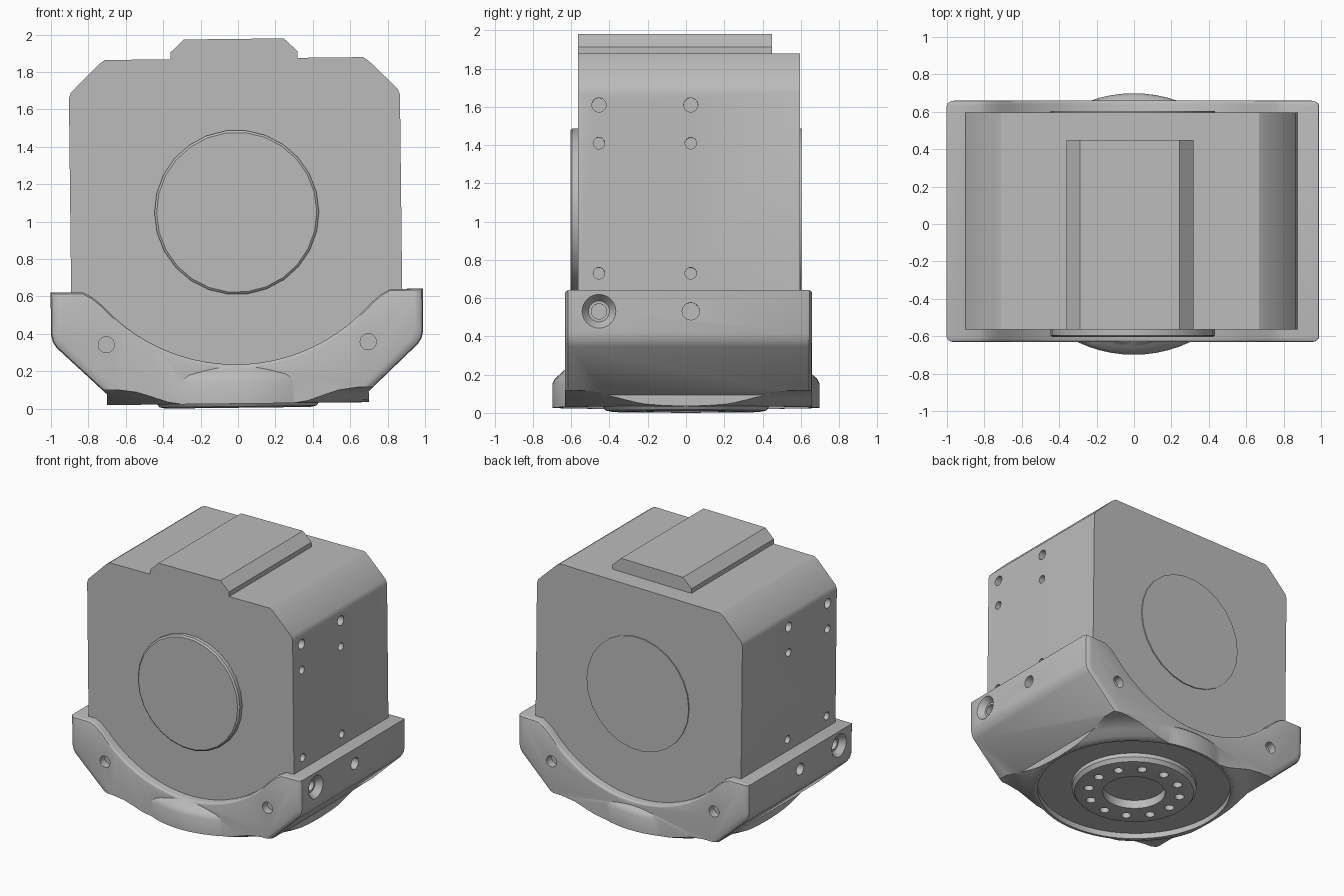
import bpy, bmesh, math
from mathutils import Matrix, Vector

if "Cube" in bpy.data.objects:
    bpy.data.objects.remove(bpy.data.objects["Cube"])

grey = bpy.data.materials.new("machined_grey")
grey.use_nodes = True
shade = (0.5, 0.5, 0.5, 1)
grey.diffuse_color = shade
grey.node_tree.nodes["Principled BSDF"].inputs["Base Color"].default_value = shade
parts = []


def finish(name, bm):
    """Turn a bmesh into a scene object."""
    bmesh.ops.recalc_face_normals(bm, faces=bm.faces)
    mesh = bpy.data.meshes.new(name)
    bm.to_mesh(mesh)
    bm.free()
    mesh.materials.append(grey)
    obj = bpy.data.objects.new(name, mesh)
    bpy.context.collection.objects.link(obj)
    return obj


def prism(name, half, y0, y1, weigh=None):
    """Mirror a right-hand (x, z) outline and extrude it along y."""
    outline = half + [(-x, z) for x, z in reversed(half) if x > 0]
    bm = bmesh.new()
    weight = bm.edges.layers.float.new("bevel_weight_edge")
    face = bm.faces.new([bm.verts.new((x, y0, z)) for x, z in outline])
    moved = bmesh.ops.extrude_face_region(bm, geom=[face])["geom"]
    for v in moved:
        if isinstance(v, bmesh.types.BMVert):
            v.co.y = y1
    if weigh:
        for e in bm.edges:
            a, b = (v.co for v in e.verts)
            if abs(a.y - b.y) < 0.001:
                e[weight] = weigh((a + b) / 2)
    return finish(name, bm)


def lathe(name, profile, loc=(0, 0, 0), axis=(0, 0, 1), seg=64):
    """Revolve (radius, height) points about an axis, capped at both ends."""
    bm = bmesh.new()
    rings = []
    for r, h in profile:
        angles = [2 * math.pi * i / seg for i in range(seg)]
        rings.append([bm.verts.new((r * math.cos(a), r * math.sin(a), h)) for a in angles])
    for lo, hi in zip(rings, rings[1:]):
        for i in range(seg):
            j = (i + 1) % seg
            bm.faces.new((lo[i], lo[j], hi[j], hi[i]))
    bm.faces.new(rings[0])
    bm.faces.new(rings[-1])
    turn = Vector(axis).to_track_quat('Z', 'Y').to_matrix().to_4x4()
    bm.transform(Matrix.Translation(loc) @ turn)
    return finish(name, bm)


def apply(obj, mod):
    bpy.context.view_layer.objects.active = obj
    bpy.ops.object.modifier_apply(modifier=mod.name)


def combine(obj, tool, operation):
    mod = obj.modifiers.new("combine", 'BOOLEAN')
    mod.operation, mod.solver, mod.object = operation, 'EXACT', tool
    apply(obj, mod)
    bpy.data.objects.remove(tool)


def drill(obj, loc, axis, r, depth, seg=24):
    combine(obj, lathe("drill", [(r, -depth), (r, depth)], loc, axis, seg), 'DIFFERENCE')


# Main housing with chamfered shoulders
body = prism("motor_housing", [(0.6, 0.19), (0.885, 0.45), (0.885, 1.67), (0.874, 1.7),
                               (0.72, 1.852), (0.69, 1.872)], -0.565, 0.597)
for side in (-1, 1):
    for y in (-0.455, 0.025):
        for z, r in ((1.6, 0.037), (1.4, 0.03), (0.72, 0.03)):
            drill(body, (side * 0.885, y, z), (side, 0, 0), r, 0.08)
parts.append(body)

# Raised plate on top
parts.append(prism("top_plate", [(0.34, 1.85), (0.34, 1.908), (0.267, 1.977)], -0.565, 0.45))

# Round covers on front and back
parts.append(lathe("front_cover", [(0.44, 0), (0.44, 0.03), (0.428, 0.04)],
                   (0.005, -0.565, 1.05), (0, -1, 0), 26))
parts.append(lathe("back_cover", [(0.44, -0.02), (0.44, 0.008)],
                   (0.005, 0.597, 1.05), (0, 1, 0), 26))

# Cradle with a scooped front and back
radius, floor = 0.963, 0.237
scoop = [(x, floor + radius - math.sqrt(radius ** 2 - x * x))
         for x in [0.06 * i for i in range(12, -1, -1)]]
half = [(0.7, 0.015), (0.7, 0.085), (0.965, 0.335), (0.985, 0.365), (0.995, 0.405),
        (0.995, 0.632), (0.82, 0.63), (0.77, 0.603)] + scoop


def edge_weight(mid):
    if mid.z < 0.05:
        return 0
    return 1 if abs(mid.x) > 0.8 and mid.z < 0.62 else 0.35


cradle = prism("cradle", half, -0.632, 0.66, edge_weight)
bevel = cradle.modifiers.new("round", 'BEVEL')
bevel.limit_method, bevel.width, bevel.segments = 'WEIGHT', 0.045, 3
bevel.use_clamp_overlap = False
apply(cradle, bevel)

# Flared underside, round base flange and its recess
skirt = lathe("skirt", [(0.7, 0.028), (0.735, 0.04), (0.78, 0.068), (0.83, 0.094),
                        (0.9, 0.108), (1.5, 0.115), (1.5, 1)], seg=72)
combine(cradle, skirt, 'INTERSECT')
flange = lathe("flange", [(0.699, 0.027), (0.699, 0.15), (0.685, 0.18), (0.655, 0.205),
                          (0.625, 0.234)], seg=72)
combine(cradle, flange, 'UNION')
combine(cradle, lathe("recess", [(0.68, -0.1), (0.68, 0.07)], seg=72), 'DIFFERENCE')

# Screw holes in the cradle
for side in (-1, 1):
    drill(cradle, (side, -0.455, 0.52), (side, 0, 0), 0.04, 0.1)
    drill(cradle, (side, 0.025, 0.52), (side, 0, 0), 0.045, 0.09)
    sink = lathe("sink", [(0.055, -0.045), (0.088, 0), (0.088, 0.05)],
                 (side * 0.995, -0.455, 0.52), (side, 0, 0), 32)
    combine(cradle, sink, 'DIFFERENCE')
    for y, way in ((-0.632, -1), (0.66, 1)):
        drill(cradle, (side * 0.7, y, 0.35), (0, way, 0), 0.043, 0.06)
parts.append(cradle)

# Output hub with a bolt circle
hub = lathe("output_hub", [(0.385, 0.005), (0.42, 0.012), (0.44, 0.04), (0.44, 0.09)])
drill(hub, (0, 0, 0), (0, 0, 1), 0.22, 0.08, 48)
for i in range(12):
    a = 2 * math.pi * i / 12
    drill(hub, (0.325 * math.cos(a), 0.325 * math.sin(a), 0), (0, 0, 1), 0.034, 0.06, 16)
parts.append(hub)

# Slight lean of the whole unit, then smooth shading with sharp edges
lean = Matrix.Rotation(math.radians(-0.65), 4, 'Y')
for obj in bpy.context.selected_objects:
    obj.select_set(False)
for obj in parts:
    obj.data.transform(lean)
    obj.select_set(True)
bpy.context.view_layer.objects.active = body
bpy.ops.object.shade_smooth_by_angle(angle=math.radians(32))
